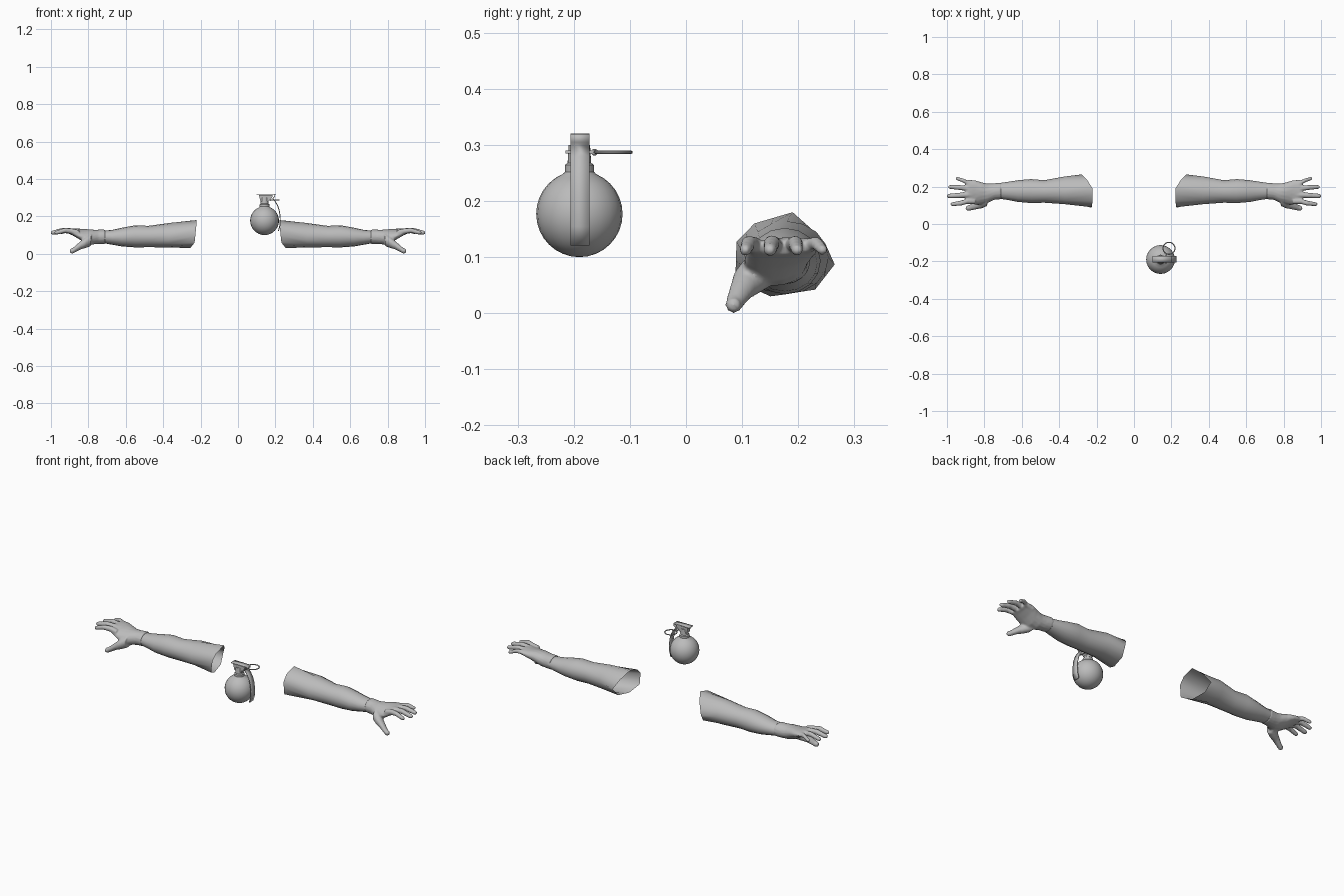
import bpy, bmesh, math
from mathutils import Vector

if "Cube" in bpy.data.objects:
    bpy.data.objects.remove(bpy.data.objects["Cube"])

grey = bpy.data.materials.new("plain grey")
grey.use_nodes = True
grey.diffuse_color = (0.5, 0.5, 0.5, 1)
grey.node_tree.nodes["Principled BSDF"].inputs["Base Color"].default_value = (0.5, 0.5, 0.5, 1)


def finish(name, bm, angle=40, recalc=True):
    if recalc:
        bmesh.ops.recalc_face_normals(bm, faces=bm.faces[:])
    mesh = bpy.data.meshes.new(name)
    bm.to_mesh(mesh)
    bm.free()
    mesh.materials.append(grey)
    ob = bpy.data.objects.new(name, mesh)
    bpy.context.collection.objects.link(ob)
    bpy.ops.object.select_all(action='DESELECT')
    ob.select_set(True)
    bpy.context.view_layer.objects.active = ob
    bpy.ops.object.shade_smooth_by_angle(angle=math.radians(angle))
    return ob


def ellipse(x, y, z, ry, rz, roll=0, n=16):
    """Ring of points around the x direction."""
    pts = []
    for i in range(n):
        a = 2 * math.pi * i / n
        u, v = ry * math.cos(a), rz * math.sin(a)
        c, s = math.cos(roll), math.sin(roll)
        pts.append(Vector((x, y + u * c - v * s, z + u * s + v * c)))
    return pts


def loft(bm, rings, caps=True):
    rows = [[bm.verts.new(p) for p in ring] for ring in rings]
    n = len(rows[0])
    for a, b in zip(rows, rows[1:]):
        for i in range(n):
            j = (i + 1) % n
            bm.faces.new((a[i], a[j], b[j], b[i]))
    if caps:
        bm.faces.new(rows[0][::-1])
        bm.faces.new(rows[-1])


def digit(bm, path):
    """Finger from joints of (x, y, z, radius), with a rounded tip."""
    rings = [ellipse(x, y, z, r, r, n=12) for x, y, z, r in path]
    x, y, z, r = path[-1]
    rings += [ellipse(x + r * 0.7, y, z, r * 0.75, r * 0.75, n=12),
              ellipse(x + r, y, z, r * 0.3, r * 0.3, n=12)]
    loft(bm, rings)


def mirror(ob):
    ob.modifiers.new("mirror", 'MIRROR').use_axis = (True, False, False)


# Sleeves: open slanted eight-cornered end, narrowing to the wrist
corners = [Vector(p) for p in (
    (.28, .265, .087), (.25, .235, .14), (.222, .19, .18), (.222, .122, .16),
    (.225, .09, .127), (.232, .088, .06), (.255, .15, .03), (.27, .23, .042))]
opening = []
for i, p in enumerate(corners):
    opening += [p, (p + corners[(i + 1) % 8]) / 2]
bm = bmesh.new()
loft(bm, [opening] + [ellipse(*r) for r in (
    (.37, .180, .099, .074, .065), (.48, .174, .092, .060, .057),
    (.55, .176, .093, .064, .059), (.62, .176, .089, .058, .050),
    (.67, .177, .088, .049, .040), (.74, .177, .090, .039, .030))], caps=False)
mirror(finish("sleeves", bm, 60))

# Hands: cuff and palm fused with four fingers and a thumb
bm = bmesh.new()
loft(bm, [ellipse(*r) for r in (
    (.710, .177, .091, .045, .039), (.745, .174, .090, .044, .039),
    (.780, .165, .089, .052, .040, .2), (.815, .163, .094, .062, .036, .3),
    (.850, .169, .106, .066, .026, .18), (.885, .173, .117, .064, .018, .08),
    (.900, .173, .118, .056, .013))])
for y0, y1, y2, reach, r in ((.122, .112, .106, .970, .015), (.156, .153, .150, .990, .016),
                             (.190, .195, .198, .982, .015), (.220, .232, .243, .945, .013)):
    mid = (.88 + reach) / 2
    digit(bm, [(.85, y0, .112, r), (.89, y0, .121, r), (mid, y1, .125, r * .9),
               (reach, y2, .113, r * .75)])
digit(bm, [(.785, .130, .075, .034), (.815, .113, .060, .030), (.840, .102, .046, .023),
           (.862, .093, .031, .019), (.885, .085, .015, .015)])
hands = finish("hands", bm)
remesh = hands.modifiers.new("fuse", 'REMESH')
remesh.mode = 'VOXEL'
remesh.voxel_size = 0.005
remesh.use_smooth_shade = True
soften = hands.modifiers.new("soften", 'SMOOTH')
soften.factor = 0.5
soften.iterations = 3
mirror(hands)

# Grenade body, neck and collar turned from one profile
cx, cy, cz, radius = .142, -.19, .177, .077
profile = [(0.0005, cz - radius)]
for i in range(1, 15):
    a = -math.pi / 2 + math.pi * i / 16
    profile.append((radius * math.cos(a), cz + radius * math.sin(a)))
profile += [(.026, .252), (.026, .264), (.021, .268), (.019, .300), (.0005, .300)]
bm = bmesh.new()
loft(bm, [[Vector((cx + r * math.cos(a), cy + r * math.sin(a), z))
           for a in (2 * math.pi * k / 24 for k in range(24))] for r, z in profile])
finish("grenade_body", bm)


def slab(name, outline, y0, y1):
    """Side outline in x and z, extruded between two depths."""
    bm = bmesh.new()
    loft(bm, [[Vector((x, y, z)) for x, z in outline] for y in (y0, y1)])
    return finish(name, bm, 35)


# Fuse head under the lever
slab("fuse_head", [(.112, .314), (.120, .280), (.160, .276), (.182, .300), (.186, .314)],
     cy - .014, cy + .014)

# Safety lever: flat top, then a curved strip hanging beside the body
path = [(.100, .318), (.198, .318), (.196, .306), (.186, .296), (.200, .278), (.213, .255),
        (.222, .225), (.226, .190), (.225, .155), (.216, .121)]
bm = bmesh.new()
rows = [[bm.verts.new((x, cy + side, z)) for side in (-.016, .018)] for x, z in path]
for a, b in zip(rows, rows[1:]):
    bm.faces.new((a[0], a[1], b[1], b[0]))
lever = finish("safety_lever", bm, 35)
thick = lever.modifiers.new("thickness", 'SOLIDIFY')
thick.thickness = 0.005
thick.offset = 0


def ring(name, centre, major, minor, upright=False):
    bm = bmesh.new()
    loops = []
    for i in range(28):
        a = 2 * math.pi * i / 28
        loop = []
        for k in range(8):
            b = 2 * math.pi * k / 8
            r, h = major + minor * math.cos(b), minor * math.sin(b)
            p = (h, r * math.cos(a), r * math.sin(a)) if upright else \
                (r * math.cos(a), r * math.sin(a), h)
            loop.append(Vector(centre) + Vector(p))
        loops.append(loop)
    loft(bm, loops + loops[:1], caps=False)
    bmesh.ops.remove_doubles(bm, verts=bm.verts[:], dist=1e-5)
    finish(name, bm)


# Pull ring, its small eyelet and the pin through the head
ring("pull_ring", (.187, -.130, .287), .032, .003)
ring("pin_eyelet", (.172, -.163, .287), .004, .002, upright=True)
slab("safety_pin", [(.169, .285), (.175, .285), (.175, .290), (.169, .290)], -.215, -.164)
